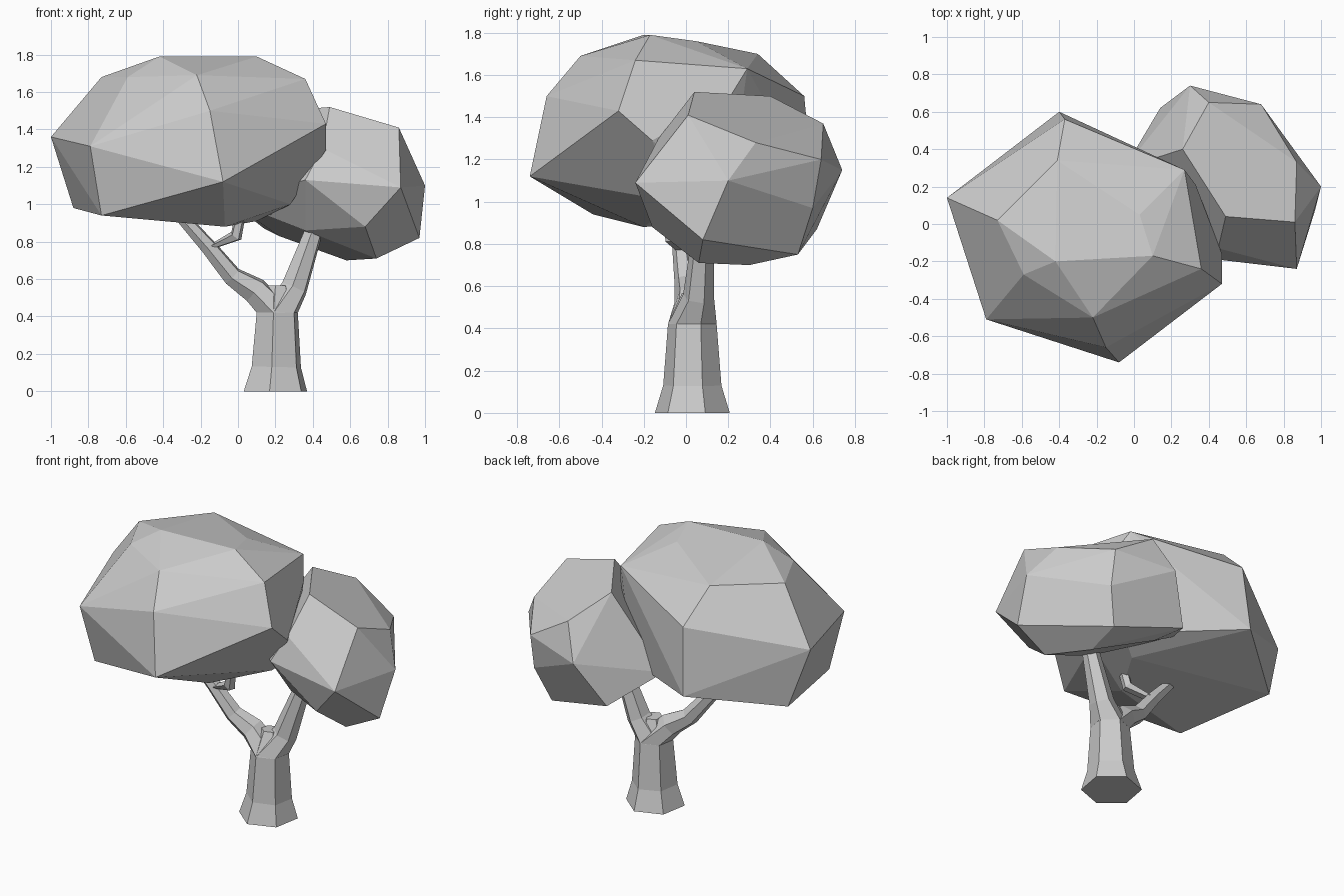
import bpy
import bmesh
import math
from mathutils import Vector

default_cube = bpy.data.objects.get("Cube")
if default_cube:
    bpy.data.objects.remove(default_cube, do_unlink=True)

# One plain grey for the whole tree
grey = bpy.data.materials.new("plain_grey")
grey.use_nodes = True
grey.diffuse_color = (0.6, 0.6, 0.6, 1)
grey.node_tree.nodes["Principled BSDF"].inputs["Base Color"].default_value = grey.diffuse_color


def finish(bm, name):
    """Turn a bmesh into a flat shaded grey object."""
    bmesh.ops.recalc_face_normals(bm, faces=bm.faces)
    mesh = bpy.data.meshes.new(name)
    bm.to_mesh(mesh)
    bm.free()
    mesh.materials.append(grey)
    obj = bpy.data.objects.new(name, mesh)
    bpy.context.collection.objects.link(obj)
    return obj


def faceted_blob(name, corners):
    """Wrap a leaf mass tightly around its corner points."""
    bm = bmesh.new()
    verts = [bm.verts.new(corner) for corner in corners]
    hull = bmesh.ops.convex_hull(bm, input=verts)
    loose = {v for v in hull["geom_interior"] + hull["geom_unused"]
             if isinstance(v, bmesh.types.BMVert)}
    bmesh.ops.delete(bm, geom=list(loose), context="VERTS")
    bmesh.ops.dissolve_limit(bm, angle_limit=math.radians(8),
                             verts=bm.verts, edges=bm.edges)
    return finish(bm, name)


def limb(name, path, sides=6, turn=math.radians(20)):
    """Loft a tapering tube, level at its foot, through (centre, radius) stations."""
    bm = bmesh.new()
    centres = [Vector(centre) for centre, radius in path]
    rings = []
    for i, (centre, radius) in enumerate(path):
        before = centres[max(i - 1, 0)]
        after = centres[min(i + 1, len(path) - 1)]
        axis = (after - before).normalized() if i else Vector((0, 0, 1))
        across = Vector((0, 1, 0)).cross(axis).normalized()
        along = axis.cross(across)
        ring = []
        for k in range(sides):
            angle = turn + math.tau * k / sides
            offset = across * math.cos(angle) + along * math.sin(angle)
            ring.append(bm.verts.new(centres[i] + offset * radius))
        rings.append(ring)
    for low, high in zip(rings, rings[1:]):
        for k in range(sides):
            n = (k + 1) % sides
            bm.faces.new((low[k], low[n], high[n], high[k]))
    bm.faces.new(rings[0])
    bm.faces.new(rings[-1])
    return finish(bm, name)


# Trunk with a flared foot; both branches grow out of its shoulder ring
fork = ((.21, .03, .42), .117)
limb("trunk", [
    ((.2, .03, 0), .18),
    ((.205, .03, .13), .14),
    fork,
    ((.21, .035, .565), .055),
])

# Forked branches
limb("long_branch", [
    fork,
    ((.09, .02, .54), .075),
    ((-.03, 0, .615), .055),
    ((-.16, -.02, .775), .045),
    ((-.3, -.04, .93), .035),
])
limb("short_branch", [
    fork,
    ((.3, .06, .55), .075),
    ((.4, .08, .84), .052),
    ((.43, .09, .95), .048),
])
limb("twig", [
    ((-.14, -.02, .77), .035),
    ((-.01, -.07, .83), .035),
    ((.015, -.09, .96), .03),
], sides=5)

# Large leaf mass: crown, shoulders, waist, underside
faceted_blob("large_canopy", [
    (-.42, -.2, 1.79), (.1, -.17, 1.79), (.03, .05, 1.76),
    (-.59, -.27, 1.68), (-.22, -.5, 1.69), (.36, -.24, 1.67),
    (.27, .29, 1.63), (-.41, .34, 1.7), (-.73, .02, 1.68),
    (-1, .14, 1.36), (-.79, -.51, 1.31), (-.15, -.66, 1.5),
    (-.08, -.74, 1.12), (.47, -.32, 1.43), (.47, -.16, 1.29),
    (.33, .21, 1.5), (-.37, .56, 1.5), (-.4, .6, 1.07),
    (-.88, .2, .98), (-.73, -.44, .94), (-.07, -.2, .88),
    (.28, -.05, 1), (.25, .2, .98), (.1, .1, .91),
])

# Small leaf mass: crown, waist, underside
faceted_blob("small_canopy", [
    (.49, .04, 1.52), (.26, .4, 1.5), (.86, .01, 1.41),
    (.4, .65, 1.37), (.87, .33, 1.28), (.68, .64, 1.2),
    (.87, -.11, 1.27), (.45, -.13, 1.3),
    (1, .2, 1.1), (.87, -.24, 1.09), (.47, -.2, 1.13),
    (.36, -.18, 1.13), (.3, .74, 1.15), (-.05, .3, 1.02),
    (.97, .08, .82), (.68, .6, .97), (.6, .53, .75),
    (.74, .06, .71), (.58, .3, .7), (.68, -.16, .88),
    (.36, .03, .86), (.22, .45, .83), (.14, .62, .87),
])
